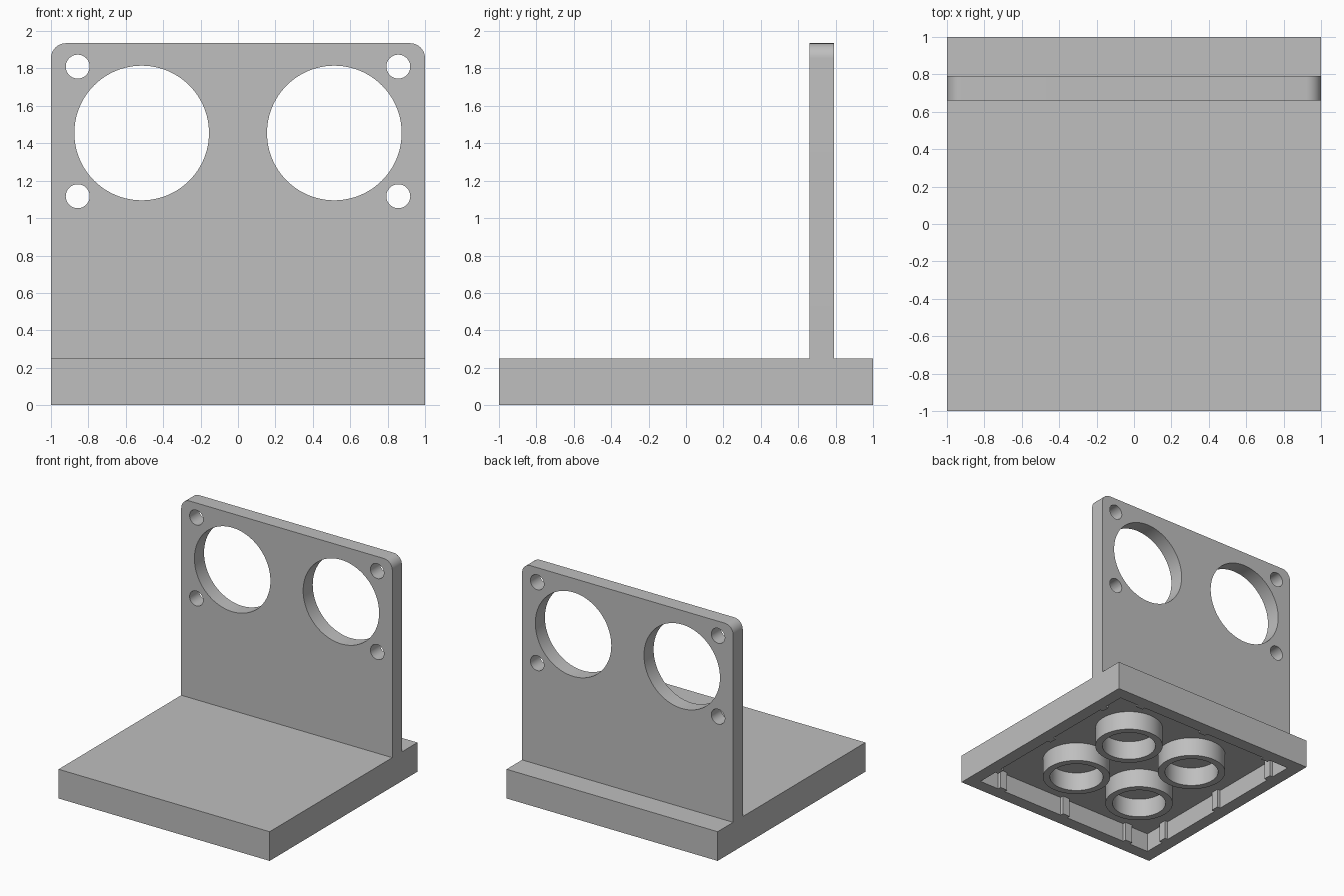
import bpy, bmesh, math
from mathutils import Matrix, Vector

cube = bpy.data.objects.get("Cube")
if cube:
    bpy.data.objects.remove(cube, do_unlink=True)

# Single grey plastic
grey = bpy.data.materials.new("grey plastic")
grey.use_nodes = True
colour = (0.52, 0.52, 0.52, 1)
grey.diffuse_color = colour
grey.node_tree.nodes["Principled BSDF"].inputs["Base Color"].default_value = colour

BASE_H, POCKET_D, WALL = 0.25, 0.165, 0.11
PITCH = 0.667
PLATE_Y, PLATE_T, PLATE_TOP, CORNER_R = 0.725, 0.13, 1.935, 0.08


def make(name, bm):
    bmesh.ops.recalc_face_normals(bm, faces=bm.faces)
    mesh = bpy.data.meshes.new(name)
    bm.to_mesh(mesh)
    bm.free()
    mesh.materials.append(grey)
    obj = bpy.data.objects.new(name, mesh)
    bpy.context.collection.objects.link(obj)
    return obj


def box(name, low, high):
    low, high = Vector(low), Vector(high)
    bm = bmesh.new()
    bmesh.ops.create_cube(bm, size=1, matrix=Matrix.Translation((low + high) / 2)
                          @ Matrix.Diagonal((*(high - low), 1)))
    return make(name, bm)


def prism(name, outline, direction):
    """Extrude a closed outline of 3D points along a direction."""
    bm = bmesh.new()
    face = bm.faces.new([bm.verts.new(p) for p in outline])
    new = bmesh.ops.extrude_face_region(bm, geom=[face])["geom"]
    bmesh.ops.translate(bm, vec=direction,
                        verts=[v for v in new if isinstance(v, bmesh.types.BMVert)])
    return make(name, bm)


def arc(cx, cz, r, start, end, steps, y):
    angles = [math.radians(start + (end - start) * i / steps) for i in range(steps + 1)]
    return [(cx + r * math.cos(a), y, cz + r * math.sin(a)) for a in angles]


def cut(obj, cutter):
    cutter.hide_render = True
    mod = obj.modifiers.new("cut", "BOOLEAN")
    mod.operation, mod.solver, mod.object = "DIFFERENCE", "EXACT", cutter
    bpy.context.view_layer.objects.active = obj
    bpy.ops.object.modifier_apply(modifier=mod.name)
    bpy.data.objects.remove(cutter, do_unlink=True)


def smooth(obj):
    bpy.ops.object.select_all(action="DESELECT")
    obj.select_set(True)
    bpy.context.view_layer.objects.active = obj
    bpy.ops.object.shade_smooth_by_angle(angle=math.radians(30))


# Hollow base
base = box("base", (-1, -1, 0), (1, 1, BASE_H))
inner = 1 - WALL
cut(base, box("pocket", (-inner, -inner, -0.1), (inner, inner, POCKET_D)))

# Grip ribs on the four inner walls
RIB_W, RIB_D = 0.035, 0.03
for side in (-1, 1):
    for i in (-1, 0, 1):
        edges = sorted((side * inner, side * (inner - RIB_D)))
        c = i * PITCH
        box("grip_rib", (edges[0], c - RIB_W, 0), (edges[1], c + RIB_W, POCKET_D))
        box("grip_rib", (c - RIB_W, edges[0], 0), (c + RIB_W, edges[1], POCKET_D))

# Socket tubes inside the base
for sx in (-1, 1):
    for sy in (-1, 1):
        bm = bmesh.new()
        profile = [(0.275, 0), (0.275, POCKET_D), (0.217, POCKET_D), (0.217, 0)]
        verts = [bm.verts.new((r, 0, z)) for r, z in profile]
        edges = [bm.edges.new((verts[i - 1], verts[i])) for i in range(4)]
        bmesh.ops.spin(bm, geom=verts + edges, cent=(0, 0, 0), axis=(0, 0, 1),
                       angle=math.tau, steps=64, use_merge=True)
        tube = make("socket_tube", bm)
        tube.location = (sx * PITCH / 2, sy * PITCH / 2, 0)
        smooth(tube)

# Upright plate with rounded top corners
front = PLATE_Y - PLATE_T / 2
cx, cz = 1 - CORNER_R, PLATE_TOP - CORNER_R
outline = [(-1, front, BASE_H), (1, front, BASE_H)]
outline += arc(cx, cz, CORNER_R, 0, 90, 12, front)
outline += arc(-cx, cz, CORNER_R, 90, 180, 12, front)
plate = prism("upright_plate", outline, (0, PLATE_T, 0))

# Two large openings and four screw holes
for side in (-1, 1):
    for x, z, r, steps in ((0.515, 1.455, 0.36, 96),
                           (0.857, 1.81, 0.064, 40), (0.857, 1.117, 0.064, 40)):
        circle = arc(side * x, z, r, 0, 360, steps, front - 0.1)[:-1]
        cut(plate, prism("hole_cutter", circle, (0, PLATE_T + 0.2, 0)))
smooth(plate)
